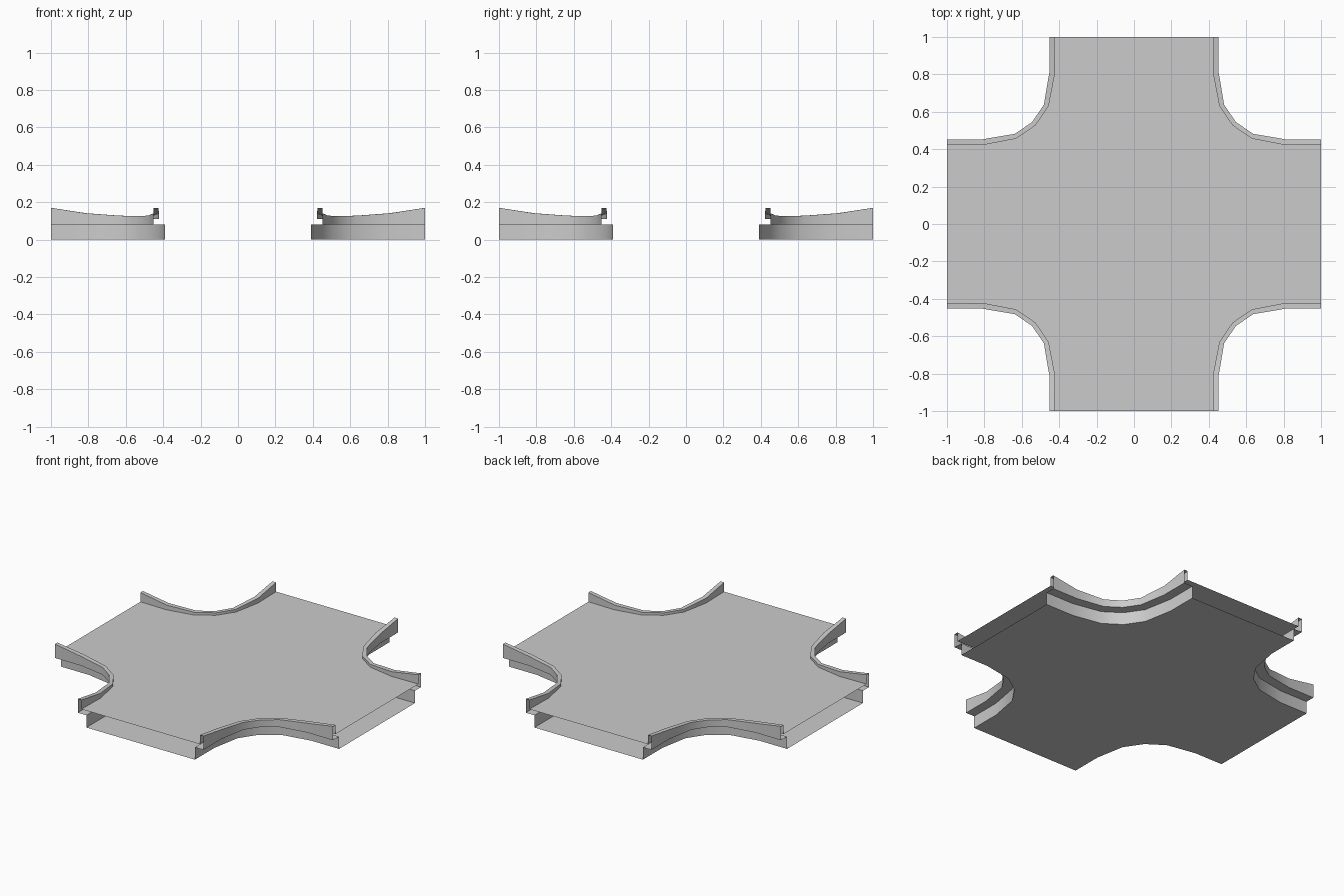
import bpy

if "Cube" in bpy.data.objects:
    bpy.data.objects.remove(bpy.data.objects["Cube"])

DECK_Z = 0.11
LEDGE_Z = 0.08


def mirror_path(half):
    """Complete a corner path that is symmetric about the x = y diagonal."""
    return half + [(y, x) for x, y in reversed(half[:-1])]


# Corner outlines seen from above: base wall, outer curb, inner curb
base_path = mirror_path([(0.39, 1.0), (0.39, 0.80), (0.425, 0.61), (0.50, 0.50)])
outer_path = mirror_path([(0.452, 1.0), (0.452, 0.815), (0.482, 0.637), (0.545, 0.545)])
inner_path = mirror_path([(0.426, 1.0), (0.422, 0.81), (0.456, 0.632), (0.527, 0.527)])
half_tops = [0.17, 0.141, 0.128, 0.126]
tops = half_tops + half_tops[-2::-1]


def make_object(name, verts, faces):
    mesh = bpy.data.meshes.new(name)
    mesh.from_pydata(verts, [], faces)
    mesh.update()
    ob = bpy.data.objects.new(name, mesh)
    bpy.context.collection.objects.link(ob)
    return ob


def cross_plate(name, path, z, up):
    """Flat cross-shaped sheet from one corner path rotated four times."""
    pts, quarter = [], list(reversed(path))
    for _ in range(4):
        pts += quarter
        quarter = [(-y, x) for x, y in quarter]
    if not up:
        pts.reverse()
    return make_object(name, [(x, y, z) for x, y in pts], [list(range(len(pts)))])


# Road surface and underside, open at the four ends
cross_plate("road_deck", inner_path, DECK_Z, True)
cross_plate("underside", base_path, 0.0, False)

# Corner side: base wall, ledge, outer wall, curb top, inner curb wall
verts, faces = [], []
for b, o, i, top in zip(base_path, outer_path, inner_path, tops):
    verts += [(*b, 0), (*b, LEDGE_Z), (*o, LEDGE_Z),
              (*o, top), (*i, top), (*i, DECK_Z)]
N = 6
for k in range(len(base_path) - 1):
    for j in range(N - 1):
        a = k * N + j
        faces.append((a, a + 1, a + 1 + N, a + N))
curb = make_object("corner_curbs", verts, faces)

bpy.context.view_layer.objects.active = curb
curb.select_set(True)
bpy.ops.object.shade_smooth_by_angle(angle=0.6)
mod = curb.modifiers.new("four_corners", 'MIRROR')
mod.use_axis = (True, True, False)
mod.use_mirror_merge = False
